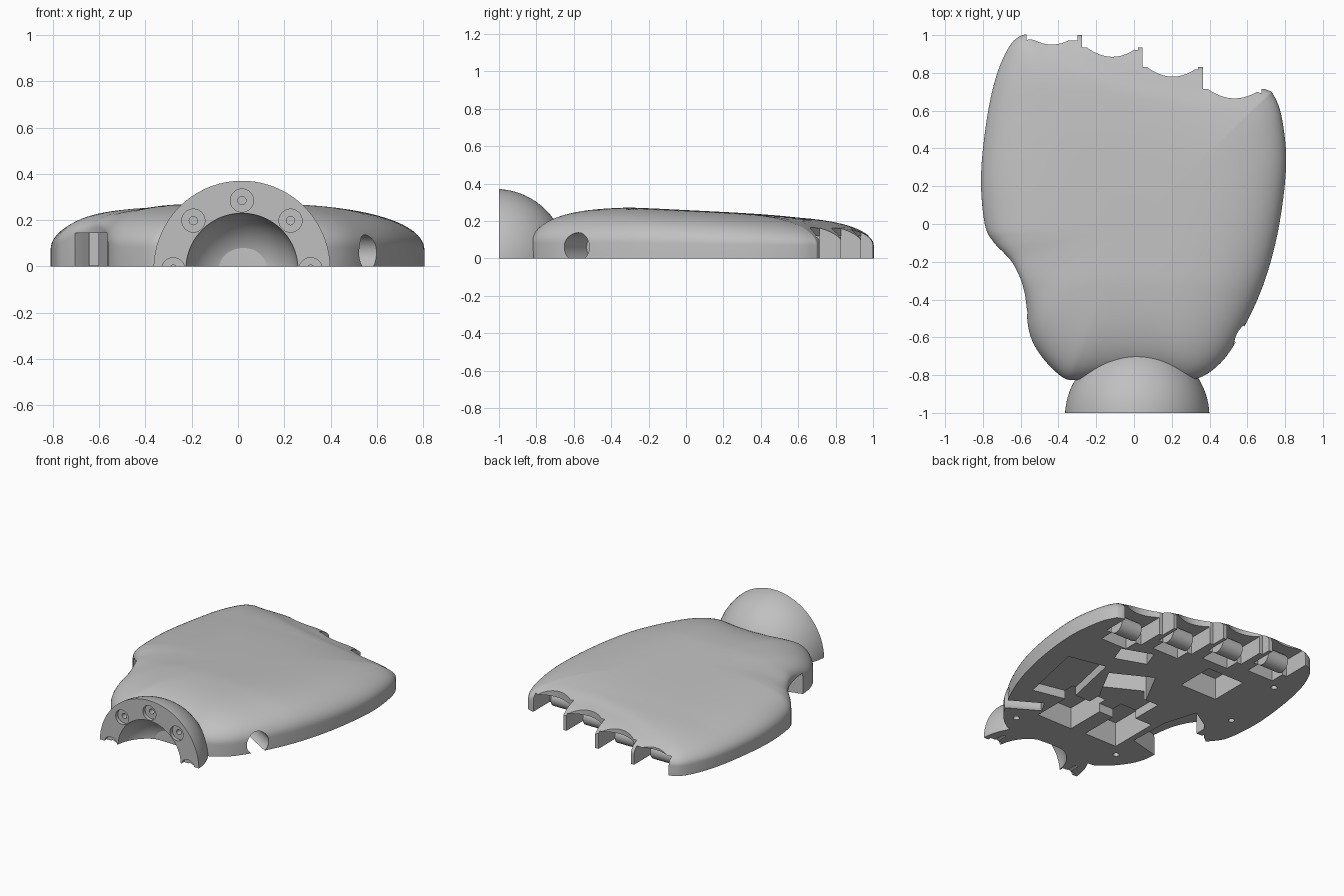
import bpy, bmesh, math
from mathutils import Vector

old = bpy.data.objects.get("Cube")
if old:
    bpy.data.objects.remove(old, do_unlink=True)

grey = bpy.data.materials.new("plain grey")
grey.use_nodes = True
grey.diffuse_color = (0.53, 0.53, 0.53, 1)
grey.node_tree.nodes["Principled BSDF"].inputs["Base Color"].default_value = (0.53, 0.53, 0.53, 1)


def make(name, bm):
    bmesh.ops.recalc_face_normals(bm, faces=bm.faces)
    mesh = bpy.data.meshes.new(name)
    bm.to_mesh(mesh)
    bm.free()
    mesh.materials.append(grey)
    ob = bpy.data.objects.new(name, mesh)
    bpy.context.collection.objects.link(ob)
    return ob


def prism(name, points, z0, z1):
    bm = bmesh.new()
    low = [bm.verts.new((x, y, z0)) for x, y in points]
    high = [bm.verts.new((x, y, z1)) for x, y in points]
    bm.faces.new(low)
    bm.faces.new(high)
    for i in range(len(points)):
        j = (i + 1) % len(points)
        bm.faces.new((low[i], low[j], high[j], high[i]))
    return make(name, bm)


def box(name, x0, x1, y0, y1, z0, z1, turn=0):
    cx, cy, a = (x0 + x1) / 2, (y0 + y1) / 2, math.radians(turn)
    corners = [(x0 - cx, y0 - cy), (x1 - cx, y0 - cy), (x1 - cx, y1 - cy), (x0 - cx, y1 - cy)]
    return prism(name, [(cx + x * math.cos(a) - y * math.sin(a),
                         cy + x * math.sin(a) + y * math.cos(a)) for x, y in corners], z0, z1)


def rod(name, start, end, radius, sides=40):
    a, b = Vector(start), Vector(end)
    bm = bmesh.new()
    bmesh.ops.create_cone(bm, cap_ends=True, segments=sides, radius1=radius,
                          radius2=radius, depth=(b - a).length)
    turn = (b - a).to_track_quat('Z', 'Y').to_matrix()
    bmesh.ops.rotate(bm, verts=bm.verts, matrix=turn)
    bmesh.ops.translate(bm, verts=bm.verts, vec=(a + b) / 2)
    return make(name, bm)


def ball(name, centre, radius):
    bm = bmesh.new()
    bmesh.ops.create_uvsphere(bm, u_segments=72, v_segments=36, radius=radius)
    bmesh.ops.translate(bm, verts=bm.verts, vec=centre)
    return make(name, bm)


def cut(target, cutter):
    mod = target.modifiers.new("cut", 'BOOLEAN')
    mod.operation = 'DIFFERENCE'
    mod.solver = 'EXACT'
    mod.object = cutter
    bpy.context.view_layer.objects.active = target
    bpy.ops.object.modifier_apply(modifier=mod.name)
    bpy.data.objects.remove(cutter, do_unlink=True)


def smooth(ob):
    bpy.ops.object.select_all(action='DESELECT')
    ob.select_set(True)
    bpy.context.view_layer.objects.active = ob
    bpy.ops.object.shade_smooth_by_angle(angle=math.radians(32))


# Palm shell: a domed solid grown inward from its outline
outline = [(0, -.795), (.15, -.805), (.3, -.825), (.42, -.77), (.53, -.64), (.67, -.36),
           (.76, -.05), (.805, .3), (.785, .55), (.74, .68), (.68, .72), (.36, .84),
           (.04, .945), (-.28, 1), (-.5, 1), (-.59, 1), (-.66, .94), (-.73, .78), (-.78, .55),
           (-.81, .25), (-.79, 0), (-.74, -.1), (-.64, -.21), (-.58, -.36),
           (-.555, -.57), (-.49, -.7), (-.38, -.81), (-.3, -.825), (-.15, -.805)]


def spline(points, steps):
    out, n = [], len(points)
    for i in range(n):
        a, b, c, d = (Vector(points[(i + k) % n]) for k in (-1, 0, 1, 2))
        for s in range(steps):
            t = s / steps
            out.append(b + (c - a) * t / 2 + (2 * a - 5 * b + 4 * c - d) * t * t / 2
                       + (3 * b - a - 3 * c + d) * t ** 3 / 2)
    return out


def dome(x, y, s):
    top = max(.228, .258 - .05 * max(y, -.3))
    # the wall is taller beside the thumb notch
    wall = .3 + .33 * math.exp(-((x + .63) ** 2 + (y + .28) ** 2) / .05)
    crease = .63 + .35 * (max(0, .5 - x) / 1.1) ** 2
    drop = min(1, max(0, (y - crease) / .07)) * min(1, max(0, (x + .6) / .3))
    return top * (wall + (1 - wall) * math.sqrt(max(0, 1 - s ** 4))) - .012 * drop * (1 - s ** 12)


loop = spline(outline, 6)
bm = bmesh.new()
base = [bm.verts.new((p.x, p.y, 0)) for p in loop]
bm.faces.new(base)
ring = base
count = 30
for k in range(count):
    s = math.sin(math.pi / 2 * (1 - k / count))
    new = [bm.verts.new((p.x * s, p.y * s, dome(p.x * s, p.y * s, s))) for p in loop]
    for i in range(len(loop)):
        j = (i + 1) % len(loop)
        bm.faces.new((ring[i], ring[j], new[j], new[i]))
    ring = new
tip = bm.verts.new((0, 0, dome(0, 0, 0)))
for i in range(len(loop)):
    bm.faces.new((ring[i], ring[(i + 1) % len(loop)], tip))
palm = make("palm_shell", bm)

# Finger sockets: stepped edge, scooped hood between prongs, bay and hinge barrel
fingers = [(-.57, -.3, 1.0), (-.25, .02, .935), (.07, .34, .83), (.39, .675, .715)]
for i, (x0, x1, y) in enumerate(fingers):
    xc, half = (x0 + x1) / 2, (x1 - x0) / 2
    if i:
        cut(palm, box("step", x0 - .025, x1 + .025, y, y + .4, -.1, .5))
    arc = [(xc + half * t / 8, y - .05 * (1 - (t / 8) ** 2)) for t in range(-8, 9)]
    cut(palm, prism("scoop", arc + [(x1, y + .2), (x0, y + .2)], -.1, .5))
    cut(palm, box("bay", x0, x1, y - .18, y + .1, -.1, .12))
    cut(palm, box("hinge_pocket", xc - .1, xc + .1, y - .28, y - .1, -.1, .12))
    smooth(rod("hinge_barrel_%d" % (i + 1), (xc - .08, y - .16, .06),
               (xc + .08, y - .16, .06), .06))

# Thumb socket in the notched side, with its rib
cut(palm, prism("thumb", [(-.66, -.5), (-.35, -.42), (-.36, -.13), (-.43, .1), (-.56, .02),
                          (-.66, -.1), (-.9, -.3)], -.1, .145))
smooth(box("thumb_rib", -.645, -.6, -.1, .02, .002, .16))

# Cable hole through the other side
cut(palm, rod("cable", (.36, -.465, .06), (.8, -.725, .06), .077))

# Underside pockets: x range, y range, depth, turn
pockets = [(-.31, -.06, -.55, -.2, .17, 0), (.05, .32, -.56, -.22, .15, 0),
           (-.03, .27, -.06, .22, .18, -28), (.22, .44, .33, .46, .14, -20),
           (-.41, -.13, .31, .58, .15, 0), (.33, .6, -.32, .16, .06, -12),
           (-.18, .18, -.28, .02, .06, 0)]
for x0, x1, y0, y1, depth, turn in pockets:
    cut(palm, box("pocket", x0, x1, y0, y1, -.1, depth, turn))
for x, y in [(.4, -.68), (-.38, -.63), (-.66, .17), (-.6, .66)]:
    cut(palm, rod("screw", (x, y, -.1), (x, y, .07), .02, 20))
smooth(palm)

# Wrist ball: half shell with a hollow face and counterbored holes
wrist = ball("wrist_ball", (.017, -1.02, -.012), .383)
cut(wrist, ball("hollow", (.017, -1.02, -.012), .243))
cut(wrist, box("below", -1, 1, -2, 0, -1, 0))
cut(wrist, box("ahead", -1, 1, -2, -1, -1, 1))
for k in range(5):
    a = math.pi * k / 4
    x, z = .017 + .297 * math.cos(a), -.012 + .297 * math.sin(a)
    cut(wrist, rod("bore", (x, -1.1, z), (x, -.975, z), .05, 32))
    cut(wrist, rod("hole", (x, -1.1, z), (x, -.9, z), .018, 20))
smooth(wrist)
